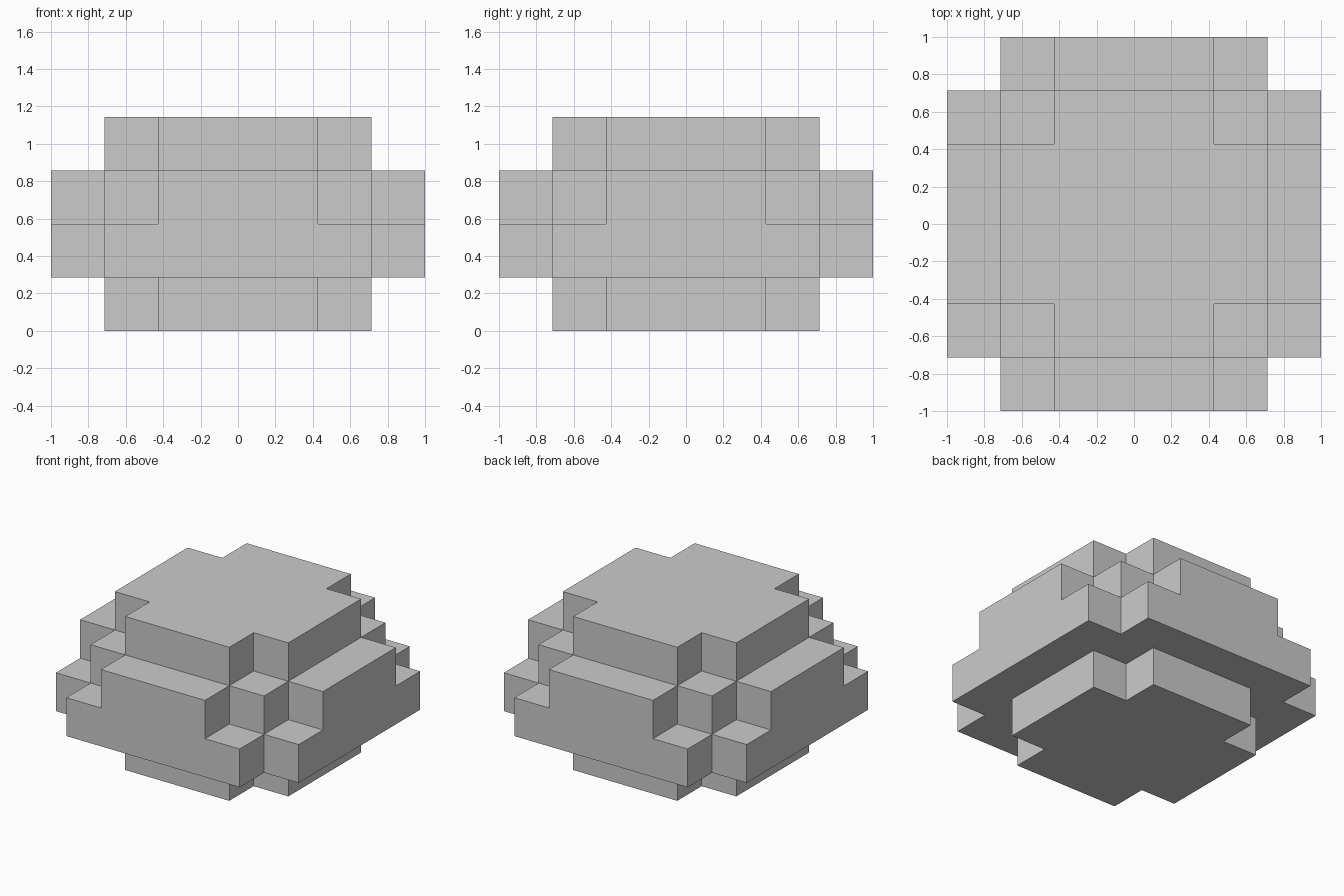
import bpy, bmesh, math

if "Cube" in bpy.data.objects:
    bpy.data.objects.remove(bpy.data.objects["Cube"])

U = 2 / 7  # block size

# Each layer: reach along x for |y| = 0, 1, 2, 3 (-1 = empty row), bottom to top
LAYERS = [
    [2, 2, 1, -1],
    [3, 3, 3, 2],
    [3, 3, 2, 1],
    [2, 2, 1, -1],
]


def filled(x, y, z):
    return 0 <= z < 4 and abs(y) <= 3 and abs(x) <= LAYERS[z][abs(y)]


# Stepped blocky boulder: only the outward block sides are made
bm = bmesh.new()
for z in range(4):
    for y in range(-3, 4):
        for x in range(-3, 4):
            if not filled(x, y, z):
                continue
            for axis in range(3):
                for s in (-1, 1):
                    n = [x, y, z]
                    n[axis] += s
                    if filled(*n):
                        continue
                    corners = []
                    for a, b in ((-1, -1), (1, -1), (1, 1), (-1, 1)):
                        p = [x, y, z + 0.5]
                        p[axis] += s / 2
                        p[(axis + 1) % 3] += a / 2
                        p[(axis + 2) % 3] += b / 2
                        corners.append(bm.verts.new([c * U for c in p]))
                    bm.faces.new(corners if s > 0 else corners[::-1])

# Weld and merge the flat areas
bmesh.ops.remove_doubles(bm, verts=bm.verts, dist=0.001)
bmesh.ops.dissolve_limit(bm, angle_limit=math.radians(1),
                         verts=bm.verts, edges=bm.edges)

mesh = bpy.data.meshes.new("stepped_boulder")
bm.to_mesh(mesh)
bm.free()
boulder = bpy.data.objects.new("stepped_boulder", mesh)
bpy.context.collection.objects.link(boulder)

grey = bpy.data.materials.new("light_grey")
grey.diffuse_color = (0.6, 0.6, 0.6, 1)
grey.use_nodes = True
grey.node_tree.nodes["Principled BSDF"].inputs["Base Color"].default_value = grey.diffuse_color
mesh.materials.append(grey)
